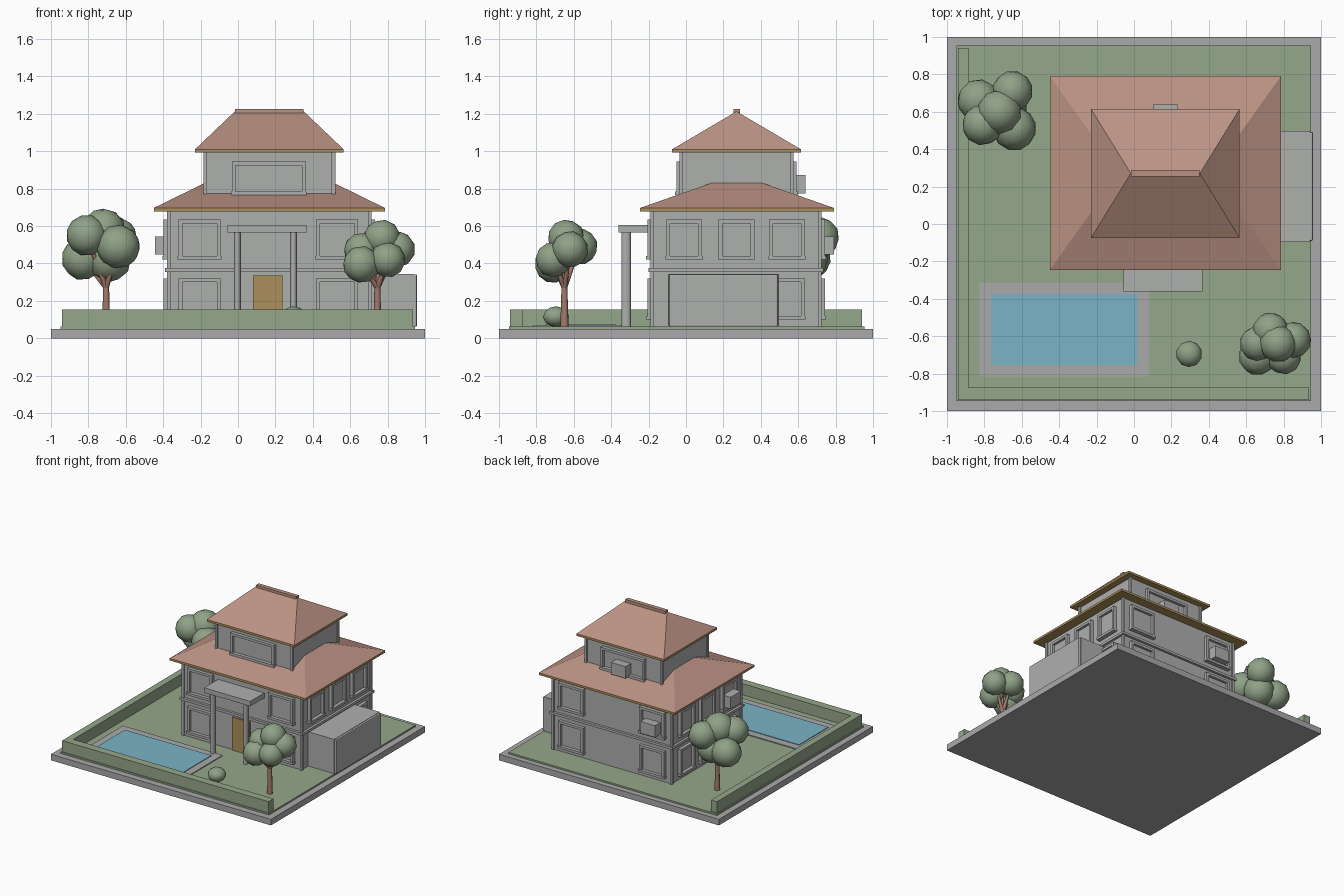
import bpy, bmesh, math
from mathutils import Vector, Matrix

if "Cube" in bpy.data.objects:
    bpy.data.objects.remove(bpy.data.objects["Cube"])


def material(name, r, g, b):
    m = bpy.data.materials.new(name)
    m.use_nodes = True
    col = [(c / 255) ** 2.2 for c in (r, g, b)] + [1]
    m.diffuse_color = col
    m.node_tree.nodes["Principled BSDF"].inputs["Base Color"].default_value = col
    return m


WALL = material("wall grey", 172, 174, 172)
STONE = material("stone grey", 168, 168, 168)
GRASS = material("grass green", 148, 166, 138)
LEAF = material("leaf green", 142, 160, 134)
ROOF = material("roof clay", 186, 145, 131)
WOOD = material("wood tan", 172, 142, 92)
BARK = material("bark brown", 160, 122, 108)
WATER = material("water blue", 122, 178, 196)


def finish(name, bm, mat, smooth=None):
    bmesh.ops.recalc_face_normals(bm, faces=bm.faces)
    me = bpy.data.meshes.new(name)
    bm.to_mesh(me)
    bm.free()
    ob = bpy.data.objects.new(name, me)
    bpy.context.collection.objects.link(ob)
    me.materials.append(mat)
    if smooth:
        bpy.ops.object.select_all(action='DESELECT')
        ob.select_set(True)
        bpy.context.view_layer.objects.active = ob
        bpy.ops.object.shade_smooth_by_angle(angle=math.radians(smooth))
    return ob


def add_box(bm, lo, hi):
    lo, hi = Vector(lo), Vector(hi)
    size = Vector([abs(c) for c in hi - lo])
    bmesh.ops.create_cube(bm, size=1, matrix=Matrix.Translation((lo + hi) / 2) @ Matrix.Diagonal(size).to_4x4())


def box(name, x0, x1, y0, y1, z0, z1, mat, bevel=0):
    bm = bmesh.new()
    add_box(bm, (x0, y0, z0), (x1, y1, z1))
    if bevel:
        bmesh.ops.bevel(bm, geom=bm.edges[:], offset=bevel, segments=2, affect='EDGES', profile=0.5)
    return finish(name, bm, mat)


# Plot: slab, lawn, hedge and pool
box("base_slab", -1, 1, -1, 1, 0, 0.05, STONE)
box("lawn", -0.95, 0.945, -0.947, 0.955, 0.05, 0.063, GRASS)
box("front_hedge", -0.94, 0.935, -0.94, -0.875, 0.06, 0.155, GRASS)
box("side_hedge", -0.94, -0.885, -0.875, 0.94, 0.06, 0.155, GRASS)
box("pool_border", -0.825, 0.08, -0.815, -0.315, 0.06, 0.07, STONE)
box("pool_water", -0.765, 0.02, -0.755, -0.375, 0.066, 0.075, WATER)


# House storeys with corner posts
def storey(name, x0, x1, y0, y1, z0, z1):
    box(name + "_walls", x0, x1, y0, y1, z0, z1, WALL)
    bm = bmesh.new()
    for x in (x0, x1):
        for y in (y0, y1):
            add_box(bm, (x - .01, y - .01, z0), (x + .01, y + .01, z1))
    finish(name + "_corner_posts", bm, WALL)


LX0, LX1, LY0, LY1 = -0.37, 0.705, -0.18, 0.715
UX0, UX1, UY0, UY1 = -0.175, 0.51, -0.025, 0.565
storey("lower_house", LX0, LX1, LY0, LY1, 0.06, 0.69)
storey("upper_house", UX0, UX1, UY0, UY1, 0.69, 1.0)
box("floor_band", LX0 - .02, LX1 + .02, LY0 - .02, LY1 + .02, 0.355, 0.375, WALL)


# Hip roofs with wooden eaves
def hip_roof(name, x0, x1, y0, y1, z0, z1, inset):
    box(name + "_eave", x0, x1, y0, y1, z0 - 0.018, z0, WOOD)
    ym = (y0 + y1) / 2
    bm = bmesh.new()
    pts = [(x0, y0, z0), (x1, y0, z0), (x1, y1, z0), (x0, y1, z0),
           (x0 + inset, ym, z1), (x1 - inset, ym, z1)]
    v = [bm.verts.new(p) for p in pts]
    for f in ((0, 1, 5, 4), (1, 2, 5), (2, 3, 4, 5), (3, 0, 4), (3, 2, 1, 0)):
        bm.faces.new([v[i] for i in f])
    finish(name, bm, ROOF)


hip_roof("lower_roof", -0.45, 0.785, -0.245, 0.79, 0.697, 0.878, 0.37)
hip_roof("upper_roof", -0.23, 0.565, -0.075, 0.615, 1.01, 1.213, 0.213)
box("ridge_cap", -0.015, 0.35, 0.255, 0.29, 1.2, 1.225, ROOF)

# Wall sides: origin on the wall, horizontal direction, outward normal
X, Y, Z = Vector((1, 0, 0)), Vector((0, 1, 0)), Vector((0, 0, 1))
FRONT, BACK = (Y * LY0, X, -Y), (Y * LY1, X, Y)
LEFT, RIGHT = (X * LX1, Y, X), (X * LX0, Y, -X)
UP_FRONT, UP_BACK = (Y * UY0, X, -Y), (Y * UY1, X, Y)


def window(name, side, u, w, z0, z1):
    o, d, n = side
    bm = bmesh.new()

    def part(a, b, c, e, depth):
        add_box(bm, o + d * a + Z * c, o + d * b + Z * e + n * depth)

    l, r, t = u - w / 2, u + w / 2, 0.02
    part(l, l + t, z0 + t, z1 - t, 0.027)
    part(r - t, r, z0 + t, z1 - t, 0.027)
    part(l, r, z1 - t, z1, 0.027)
    part(l - .005, r + .005, z0, z0 + t, 0.034)
    part(l + t, r - t, z0 + t, z1 - t, 0.006)
    finish(name, bm, WALL)


for level, z0, z1 in (("lower", 0.1, 0.32), ("upper", 0.42, 0.635)):
    for sname, side in (("front", FRONT), ("back", BACK)):
        for i, u in enumerate((-0.205, 0.53)):
            window(f"{sname}_{level}_window_{i + 1}", side, u, 0.225, z0, z1)
    for sname, side in (("left", LEFT), ("right", RIGHT)):
        for i, u in enumerate((-0.01, 0.27, 0.54)):
            if sname == "left" and level == "lower" and i < 2:
                continue  # covered by the garage
            window(f"{sname}_{level}_window_{i + 1}", side, u, 0.19, z0, z1)
for sname, side in (("front", UP_FRONT), ("back", UP_BACK)):
    window(sname + "_attic_window", side, 0.165, 0.395, 0.765, 0.945)


# Air conditioners set in the windows
def cooler(name, side, u, z):
    o, d, n = side
    bm = bmesh.new()
    add_box(bm, o + d * (u - .067) + Z * z, o + d * (u + .067) + Z * (z + .097) + n * 0.075)
    finish(name, bm, WALL)


cooler("attic_air_conditioner", UP_BACK, 0.168, 0.775)
cooler("back_air_conditioner", BACK, -0.205, 0.447)
cooler("side_air_conditioner", RIGHT, -0.01, 0.447)

# Entrance: door, canopy and columns
box("front_door", 0.08, 0.238, -0.19, -0.17, 0.06, 0.335, WOOD)
box("porch_canopy", -0.055, 0.365, -0.362, -0.17, 0.565, 0.605, WALL)
for side, x in (("right", -0.003), ("left", 0.297)):
    bm = bmesh.new()
    bmesh.ops.create_cone(bm, cap_ends=True, segments=20, radius1=1, radius2=1, depth=1,
                          matrix=Matrix.Translation((x, -0.32, 0.315)) @ Matrix.Diagonal((.018, .025, .51, 1)))
    finish(side + "_porch_column", bm, WALL, 40)

# Garage annex with raised outer panel
box("garage", 0.7, 0.94, -0.095, 0.497, 0.06, 0.345, WALL)
box("garage_panel", 0.93, 0.957, -0.09, 0.492, 0.062, 0.342, WALL, 0.007)


# Trees and bush
def tree(name, x, y, blobs):
    bm = bmesh.new()
    for bx, by, bz, r in blobs:
        bmesh.ops.create_icosphere(bm, subdivisions=2, radius=r,
                                   matrix=Matrix.Translation((bx, by, bz)) @ Matrix.Rotation(bx * 9, 4, 'X'))
    finish(name + "_crown", bm, LEAF, 50)
    bm = bmesh.new()
    root, fork = Vector((x, y, 0.055)), Vector((x, y, 0.27))
    limbs = [(root, fork, 0.022, 0.016)]
    limbs += [(fork, Vector(b[:3]), 0.015, 0.008) for b in blobs]
    for a, b, r1, r2 in limbs:
        v = b - a
        turn = v.to_track_quat('Z', 'Y').to_matrix().to_4x4()
        bmesh.ops.create_cone(bm, cap_ends=True, segments=8, radius1=r1, radius2=r2, depth=v.length,
                              matrix=Matrix.Translation((a + b) / 2) @ turn)
    finish(name + "_trunk", bm, BARK, 50)


tree("back_tree", -0.705, 0.6, [
    (-0.72, 0.60, 0.575, .12), (-0.65, 0.71, 0.54, .11), (-0.83, 0.66, 0.425, .115),
    (-0.64, 0.51, 0.49, .118), (-0.81, 0.53, 0.55, .11), (-0.69, 0.64, 0.42, .12)])
tree("front_tree", 0.745, -0.65, [
    (0.77, -0.64, 0.535, .1), (0.73, -0.57, 0.49, .098), (0.66, -0.71, 0.395, .1),
    (0.85, -0.62, 0.475, .098), (0.80, -0.71, 0.42, .095), (0.66, -0.64, 0.47, .095)])

bm = bmesh.new()
bmesh.ops.create_icosphere(bm, subdivisions=2, radius=1,
                           matrix=Matrix.Translation((0.295, -0.695, 0.115)) @ Matrix.Diagonal((.07, .07, .056, 1)))
finish("bush", bm, LEAF, 50)
